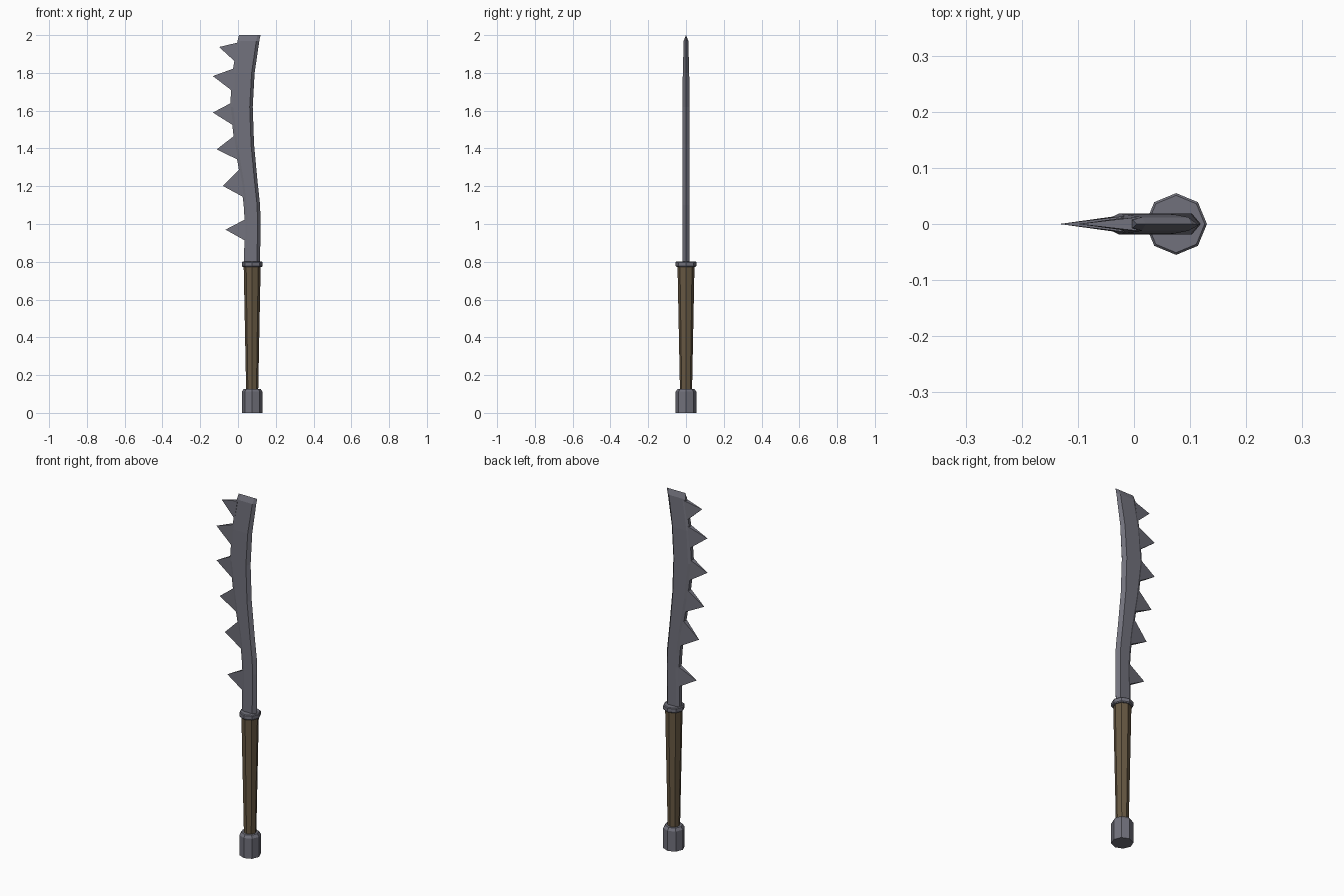
import bpy, bmesh, math

if "Cube" in bpy.data.objects:
    bpy.data.objects.remove(bpy.data.objects["Cube"])

def material(name, col):
    m = bpy.data.materials.new(name)
    m.diffuse_color = (*col, 1)
    m.use_nodes = True
    m.node_tree.nodes["Principled BSDF"].inputs["Base Color"].default_value = m.diffuse_color
    return m

steel = material("dark steel", (0.165, 0.165, 0.2))
wood = material("brown grip", (0.135, 0.098, 0.056))
CX = 0.075  # handle axis

def loft(name, rings, mat):
    """Skin equal-length vertex rings into a closed flat-shaded solid."""
    bm = bmesh.new()
    vr = [[bm.verts.new(p) for p in r] for r in rings]
    n = len(vr[0])
    for a, b in zip(vr, vr[1:]):
        for i in range(n):
            j = (i + 1) % n
            bm.faces.new((a[i], a[j], b[j], b[i]))
    bm.faces.new(vr[0][::-1])
    bm.faces.new(vr[-1])
    bmesh.ops.remove_doubles(bm, verts=bm.verts, dist=1e-5)
    bmesh.ops.recalc_face_normals(bm, faces=bm.faces)
    me = bpy.data.meshes.new(name)
    bm.to_mesh(me)
    bm.free()
    me.materials.append(mat)
    ob = bpy.data.objects.new(name, me)
    bpy.context.collection.objects.link(ob)
    return ob

def turned(name, profile, mat):
    """Octagonal turned part from (radius, z) pairs."""
    loft(name, [[(CX + r * math.cos(i * math.pi / 4), r * math.sin(i * math.pi / 4), z)
                 for i in range(8)] for r, z in profile], mat)

# handle
turned("pommel", [(0.055, 0), (0.055, 0.112), (0.045, 0.127)], steel)
turned("grip", [(0.032, 0.12), (0.045, 0.78)], wood)
turned("guard", [(0.051, 0.773), (0.055, 0.778), (0.055, 0.797), (0.051, 0.801)], steel)

# blade: z, spine x, cutting edge x, half thickness
stations = [(0.79, 0.032, 0.117, 0.019), (1.02, 0.035, 0.119, 0.019),
            (1.10, 0.030, 0.117, 0.019), (1.22, 0.016, 0.104, 0.019),
            (1.42, -0.018, 0.085, 0.019), (1.62, -0.042, 0.078, 0.019),
            (1.80, -0.030, 0.088, 0.017), (1.97, -0.002, 0.113, 0.012)]

def section(z, l, r, t):
    return [(l, -t * 0.6, z), (l + 0.016, -t, z), (r - 0.016, -t, z), (r, 0, z),
            (r - 0.016, t, z), (l + 0.016, t, z), (l, t * 0.6, z)]

rings = [section(*s) for s in stations]
rings.append([(x, 0, 2.0) for x in (0.005, 0.021, 0.103, 0.119, 0.103, 0.021, 0.005)])
loft("blade", rings, steel)

def spine_x(z):
    for (z0, l0, *_), (z1, l1, *_) in zip(stations, stations[1:]):
        if z <= z1:
            return l0 + (l1 - l0) * (z - z0) / (z1 - z0)
    return stations[-1][1]

# teeth along the spine: tip x, tip z, base bottom z, base top z
teeth = [(-0.066, 0.97, 0.91, 1.027), (-0.081, 1.202, 1.14, 1.293),
         (-0.113, 1.395, 1.338, 1.47), (-0.133, 1.59, 1.52, 1.643),
         (-0.133, 1.783, 1.703, 1.825), (-0.1, 1.937, 1.857, 1.962)]
for k, (tx, tz, z0, z1) in enumerate(teeth):
    a, b = spine_x(z0) + 0.008, spine_x(z1) + 0.008
    h = 0.014 if k < 5 else 0.012
    base = [(a, -h, z0), (b, -h, z1), (b, h, z1), (a, h, z0)]
    bm = bmesh.new()
    v = [bm.verts.new(p) for p in base]
    tip = bm.verts.new((tx, 0, tz))
    bm.faces.new(v)
    for i in range(4):
        bm.faces.new((v[i], v[(i + 1) % 4], tip))
    bmesh.ops.recalc_face_normals(bm, faces=bm.faces)
    me = bpy.data.meshes.new("tooth")
    bm.to_mesh(me)
    bm.free()
    me.materials.append(steel)
    bpy.context.collection.objects.link(bpy.data.objects.new(f"tooth_{k + 1}", me))
